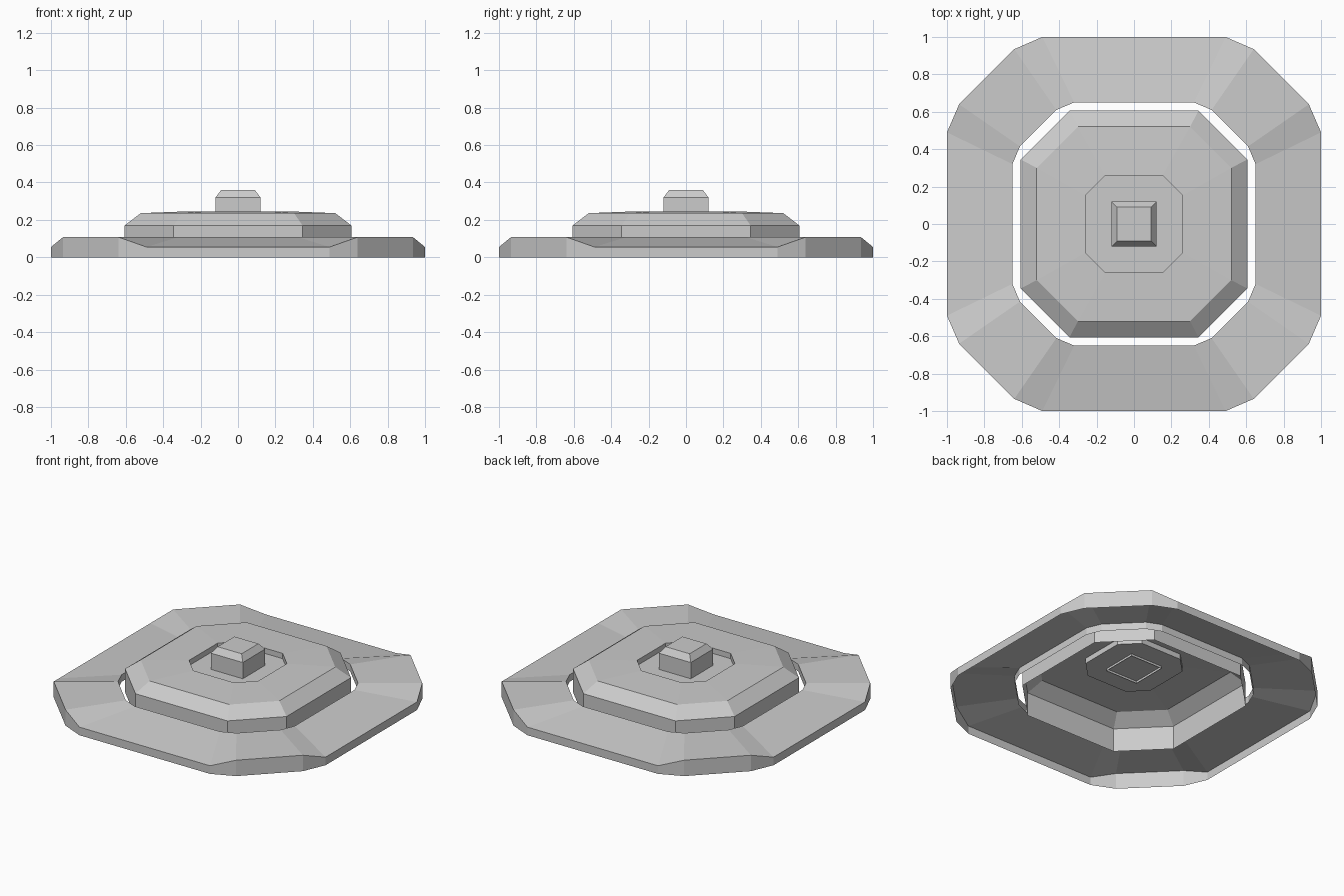
import bpy, bmesh

if "Cube" in bpy.data.objects:
    bpy.data.objects.remove(bpy.data.objects["Cube"])


def ring_points(corner):
    """Repeat one quadrant's (x, y, z) points with 4-fold rotation."""
    pts = []
    quad = list(corner)
    for _ in range(4):
        pts += quad
        quad = [(-y, x, z) for x, y, z in quad]
    return pts


def loft(name, quads, cap=False):
    """Skin consecutive closed loops, optionally closing the last one."""
    bm = bmesh.new()
    loops = [[bm.verts.new(p) for p in ring_points(q)] for q in quads]
    for a, b in zip(loops, loops[1:]):
        n = len(a)
        for i in range(n):
            j = (i + 1) % n
            bm.faces.new((a[i], a[j], b[j], b[i]))
    if cap:
        bm.faces.new(loops[-1])
    mesh = bpy.data.meshes.new(name)
    bm.to_mesh(mesh)
    bm.free()
    obj = bpy.data.objects.new(name, mesh)
    bpy.context.collection.objects.link(obj)
    return obj


def corner16(a, b, c, d, z_side, z_corner):
    return [(a, b, z_side), (c, d, z_corner), (d, c, z_corner), (b, a, z_side)]


def corner8(a, b, z):
    return [(a, b, z), (b, a, z)]


# Outer rim: open underneath, raised corners, short inner lip
outer = (1.0, 0.49, 0.935, 0.64)
inner = (0.65, 0.32, 0.61, 0.415)
loft("outer_rim", [
    corner16(*outer, 0, 0),
    corner16(*outer, 0.055, 0.108),
    corner16(*inner, 0.108, 0.108),
    corner16(*inner, 0.06, 0.06),
])

# Raised plate with chamfered edge and a shallow octagonal recess
loft("center_plate", [
    corner8(0.606, 0.345, 0.01),
    corner8(0.606, 0.345, 0.17),
    corner8(0.52, 0.30, 0.236),
    corner8(0.26, 0.153, 0.246),
    corner8(0.26, 0.153, 0.21),
], cap=True)

# Square button with chamfered top, open below
loft("button", [
    [(0.12, 0.12, 0.195)],
    [(0.12, 0.12, 0.32)],
    [(0.09, 0.09, 0.36)],
], cap=True)
